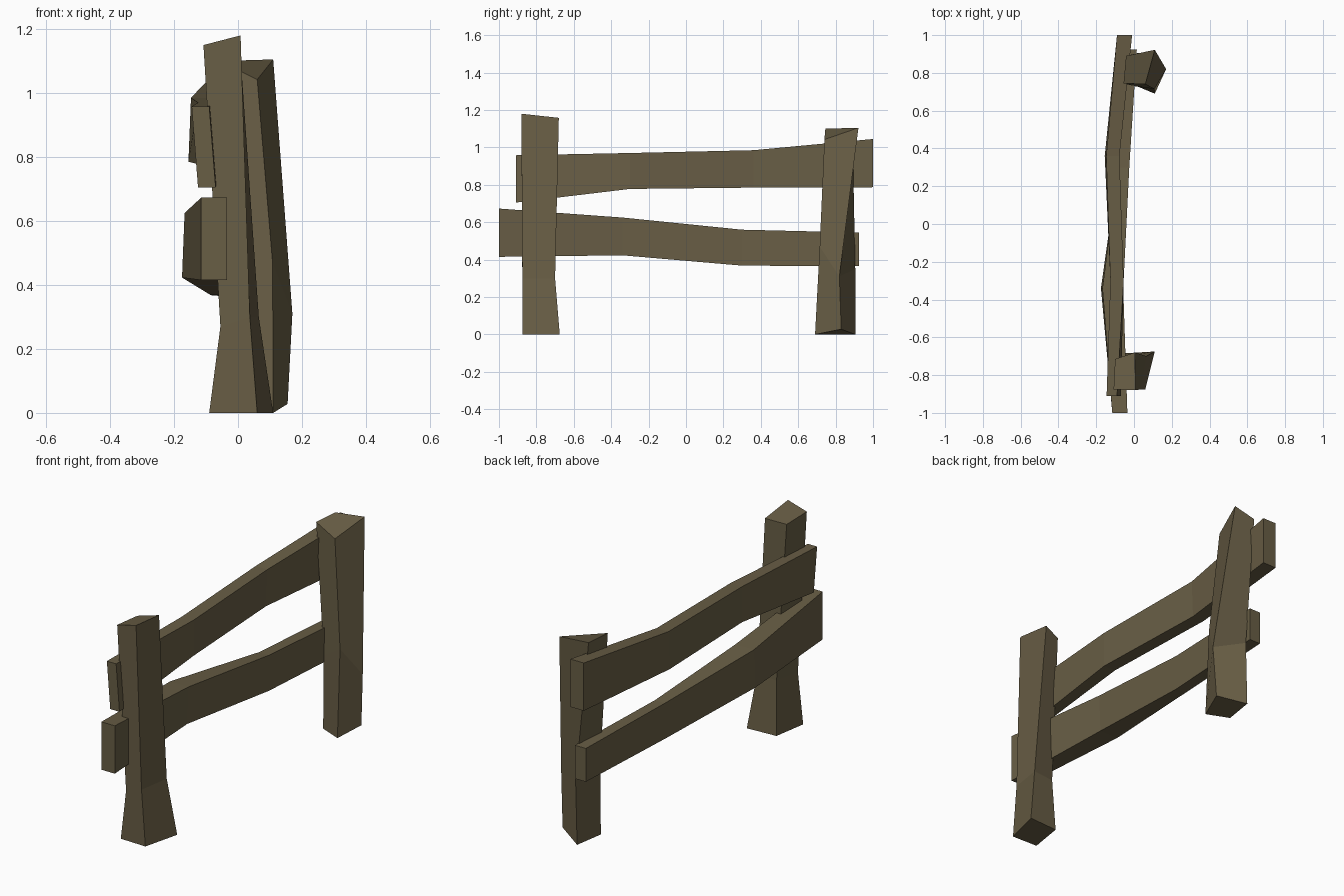
import bpy
import bmesh

wood = bpy.data.materials.new("weathered_wood")
wood.diffuse_color = (0.14, 0.112, 0.06, 1)


def loft(name, rings):
    """Skin a closed four-sided timber through a list of rings."""
    bm = bmesh.new()
    loops = [[bm.verts.new(p) for p in ring] for ring in rings]
    for a, b in zip(loops, loops[1:]):
        for i in range(4):
            j = (i + 1) % 4
            bm.faces.new((a[i], a[j], b[j], b[i]))
    bm.faces.new(loops[0])
    bm.faces.new(loops[-1])
    bmesh.ops.recalc_face_normals(bm, faces=bm.faces)
    mesh = bpy.data.meshes.new(name)
    bm.to_mesh(mesh)
    bm.free()
    mesh.materials.append(wood)
    obj = bpy.data.objects.new(name, mesh)
    bpy.context.collection.objects.link(obj)


def rail(name, sections):
    """Each section: y, x left, x right, z bottom, z top, sideways lean of the top."""
    loft(name, [[(x0, y, z0), (x1, y, z0), (x1 + lean, y, z1), (x0 + lean, y, z1)]
                for y, x0, x1, z0, z1, lean in sections])


# Posts: rings of front-left, front-right, back-right, back-left corners
loft("front_post", [
    [(-0.09, -0.87, 0), (0.06, -0.875, 0), (0.11, -0.675, 0), (-0.06, -0.685, 0)],
    [(-0.055, -0.875, 0.27), (0.037, -0.875, 0.3), (0.065, -0.70, 0.3), (-0.05, -0.70, 0.29)],
    [(-0.108, -0.875, 1.15), (0.008, -0.88, 1.18), (0.005, -0.68, 1.158), (-0.10, -0.715, 1.14)],
])
loft("back_post", [
    [(-0.01, 0.74, 0), (0.11, 0.69, 0), (0.155, 0.83, 0.028), (0.016, 0.905, 0)],
    [(0.0, 0.73, 0.40), (0.108, 0.715, 0.47), (0.17, 0.82, 0.31), (0.025, 0.905, 0.35)],
    [(-0.055, 0.745, 1.10), (0.06, 0.74, 1.042), (0.11, 0.922, 1.105), (-0.042, 0.89, 1.10)],
])

# Rails: bent planks on the left side of the posts
rail("upper_rail", [
    (-0.91, -0.125, -0.07, 0.705, 0.958, -0.02),
    (-0.30, -0.125, -0.055, 0.778, 0.97, 0),
    (0.36, -0.155, -0.085, 0.785, 0.985, 0.008),
    (1.0, -0.09, -0.01, 0.787, 1.045, 0),
])
rail("lower_rail", [
    (-1.0, -0.115, -0.035, 0.415, 0.673, 0),
    (-0.34, -0.175, -0.065, 0.423, 0.625, 0.008),
    (0.30, -0.085, -0.025, 0.368, 0.56, 0),
    (0.925, -0.05, 0.015, 0.365, 0.545, 0),
])
